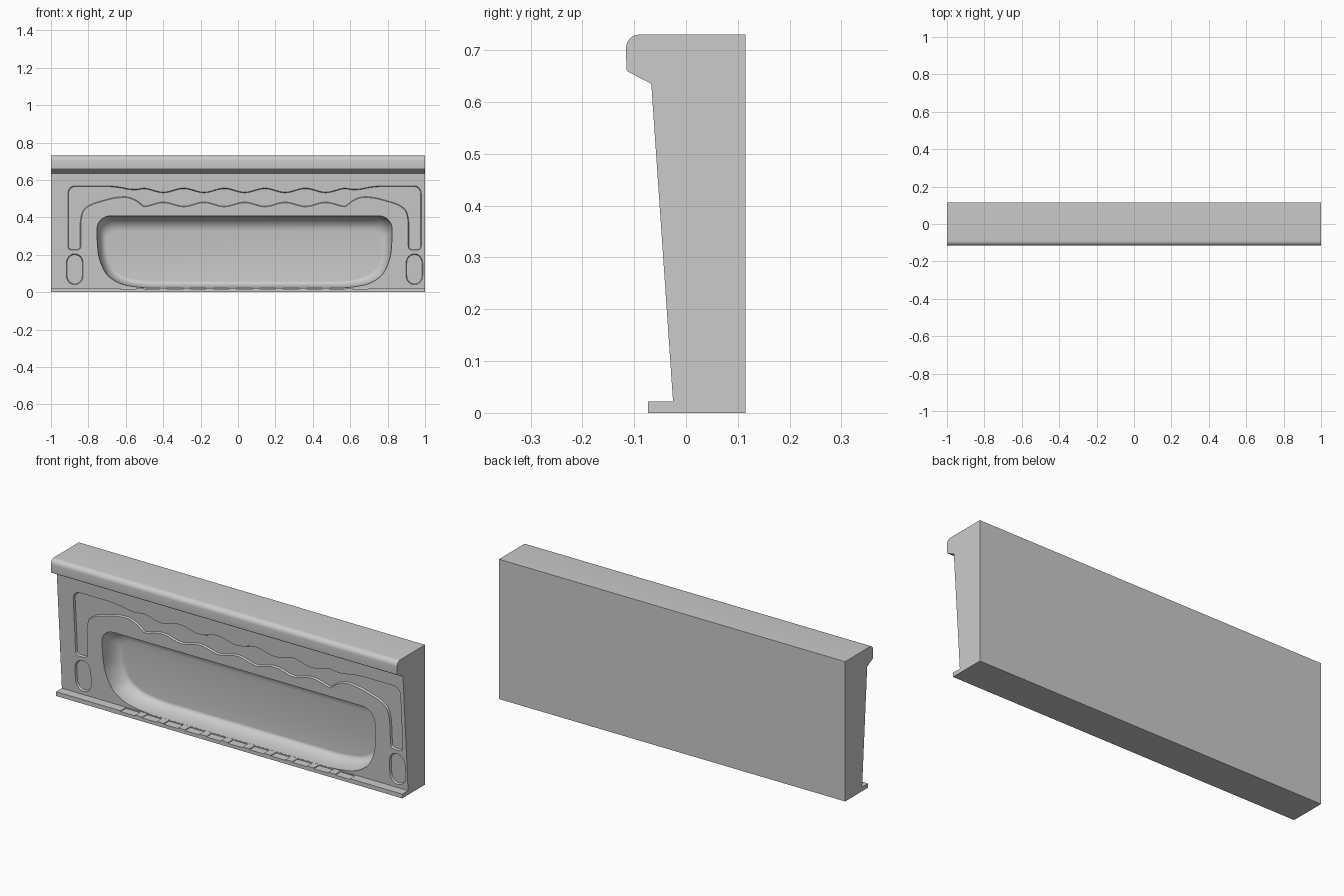
import bpy, bmesh
from math import cos, sin, pi, radians
from mathutils import Vector

if "Cube" in bpy.data.objects:
    bpy.data.objects.remove(bpy.data.objects["Cube"])

CX = 0.035  # centre line of the front decoration


def face_y(z):
    """Depth of the sloping front face at height z."""
    return -0.025 - (z - 0.022) * 0.042 / 0.613


def rounded(pts, steps=6):
    """Round each (a, b, radius) corner of a closed outline."""
    out = []
    for i, (a, b, r) in enumerate(pts):
        p = Vector((a, b))
        if r == 0:
            out.append((a, b))
            continue
        q, s = Vector(pts[i - 1][:2]), Vector(pts[(i + 1) % len(pts)][:2])
        p0 = p + (q - p).normalized() * min(r, (q - p).length * 0.49)
        p1 = p + (s - p).normalized() * min(r, (s - p).length * 0.49)
        for k in range(steps + 1):
            t = k / steps
            w = (1 + 2 * t * (1 - t) * (0.7071 - 1))  # circular weighting
            c = (p0 * (1 - t) ** 2 + p * 2 * 0.7071 * t * (1 - t) + p1 * t * t) / w
            out.append((c.x, c.y))
    return out


def mirrored(half):
    """Complete a left half outline (top to bottom) about x = 0."""
    return half + [(-x, z, r) for x, z, r in reversed(half)]


def inset(outline, dist):
    """Shrink a closed outline by dist along its vertex normals."""
    n = len(outline)
    area = sum(outline[i - 1][0] * outline[i][1] - outline[i][0] * outline[i - 1][1]
               for i in range(n))
    turn = 1 if area > 0 else -1
    out = []
    for i, (x, z) in enumerate(outline):
        d = (Vector(outline[(i + 1) % n]) - Vector(outline[i - 1])).normalized()
        out.append((x - turn * d.y * dist, z + turn * d.x * dist))
    return out


def loft(name, rings):
    bm = bmesh.new()
    loops = [[bm.verts.new(p) for p in ring] for ring in rings]
    n = len(loops[0])
    for a, b in zip(loops, loops[1:]):
        for i in range(n):
            bm.faces.new((a[i], a[(i + 1) % n], b[(i + 1) % n], b[i]))
    bm.faces.new(loops[0])
    bm.faces.new(loops[-1])
    bmesh.ops.recalc_face_normals(bm, faces=bm.faces[:])
    mesh = bpy.data.meshes.new(name)
    bm.to_mesh(mesh)
    bm.free()
    ob = bpy.data.objects.new(name, mesh)
    bpy.context.collection.objects.link(ob)
    return ob


def on_face(outline, depth):
    return [(CX + x, face_y(z) + depth, z) for x, z in outline]


def pocket(name, outline):
    """Shallow pocket cutter with slightly sloping walls."""
    return loft(name, [on_face(outline, -0.01), on_face(outline, 0),
                       on_face(inset(outline, 0.004), 0.01)])


# Main panel: side profile with rounded cap rail and bottom ledge
profile = rounded([(0.115, 0, 0), (0.115, 0.73, 0), (-0.116, 0.73, 0.026),
                   (-0.115, 0.66, 0.005), (-0.067, 0.635, 0),
                   (-0.025, 0.022, 0), (-0.073, 0.022, 0), (-0.073, 0, 0)])
panel = loft("panel", [[(x, y, z) for y, z in profile] for x in (-1, 1)])
cutters = []

# Basin: bowl with curved walls, widest at the top
basin = rounded(mirrored([(-0.787, 0.408, 0.07), (-0.79, 0.27, 0.06),
                          (-0.775, 0.15, 0.07), (-0.71, 0.055, 0.09),
                          (-0.57, 0.0225, 0.07)])[::-1], 8)
rings = [on_face(basin, -0.015)]
for k in range(11):
    a = k / 10 * pi / 2
    t = 1 - cos(a)
    ring = []
    for x, z in basin:
        shrink = (0.08 if z > 0.218 else 0.035) / 0.19
        ring.append((x * (1 - 0.06 * t), 0.218 + (z - 0.218) * (1 - shrink * t)))
    rings.append(on_face(ring, 0.1 * sin(a)))
cutters.append(loft("basin_cutter", rings))

# Shallow arch band with wavy upper and lower edges
period, reach, count = 0.217, 0.54, 60
xs = [-reach + 2 * reach * i / count for i in range(count + 1)]


def wave(mid, amp):
    return [(x, mid - amp * cos(2 * pi * x / period), 0) for x in xs]


left_top = [(-0.875, 0.225, 0.02), (-0.945, 0.225, 0.02),
            (-0.945, 0.569, 0.04), (-0.69, 0.569, 0.06), (-0.60, 0.547, 0.04)]
left_low = [(-0.60, 0.505, 0.04), (-0.68, 0.508, 0.05), (-0.85, 0.46, 0.06), (-0.875, 0.40, 0.04)]
flip = lambda pts: [(-x, z, r) for x, z, r in reversed(pts)]
band = rounded(left_top + wave(0.546, 0.011) + flip(left_top)
               + flip(left_low) + wave(0.467, -0.011)[::-1] + left_low)
cutters.append(pocket("band_cutter", band))

# Oval pockets below both legs of the band
for side in (-1, 1):
    oval = rounded([(side * 0.908 + sx * 0.045, z, 0.05) for sx, z in
                    ((-1, 0.04), (1, 0.04), (1, 0.205), (-1, 0.205))])
    cutters.append(pocket("oval_cutter", oval))

# Row of shallow notches along the ledge
for i in range(-5, 6):
    x = CX + i * 0.124
    box = [(x - 0.042, 0.018), (x + 0.042, 0.018), (x + 0.042, 0.03), (x - 0.042, 0.03)]
    cutters.append(loft("notch_cutter", [[(px, y, z) for px, z in box] for y in (-0.08, -0.03)]))

# Carve everything out of the panel
for c in cutters:
    c.hide_render = True
    mod = panel.modifiers.new(c.name, 'BOOLEAN')
    mod.operation = 'DIFFERENCE'
    mod.solver = 'EXACT'
    mod.object = c
bpy.context.view_layer.objects.active = panel
panel.select_set(True)
for mod in list(panel.modifiers):
    bpy.ops.object.modifier_apply(modifier=mod.name)
for c in cutters:
    bpy.data.objects.remove(c)
bpy.ops.object.shade_smooth_by_angle(angle=radians(30))
